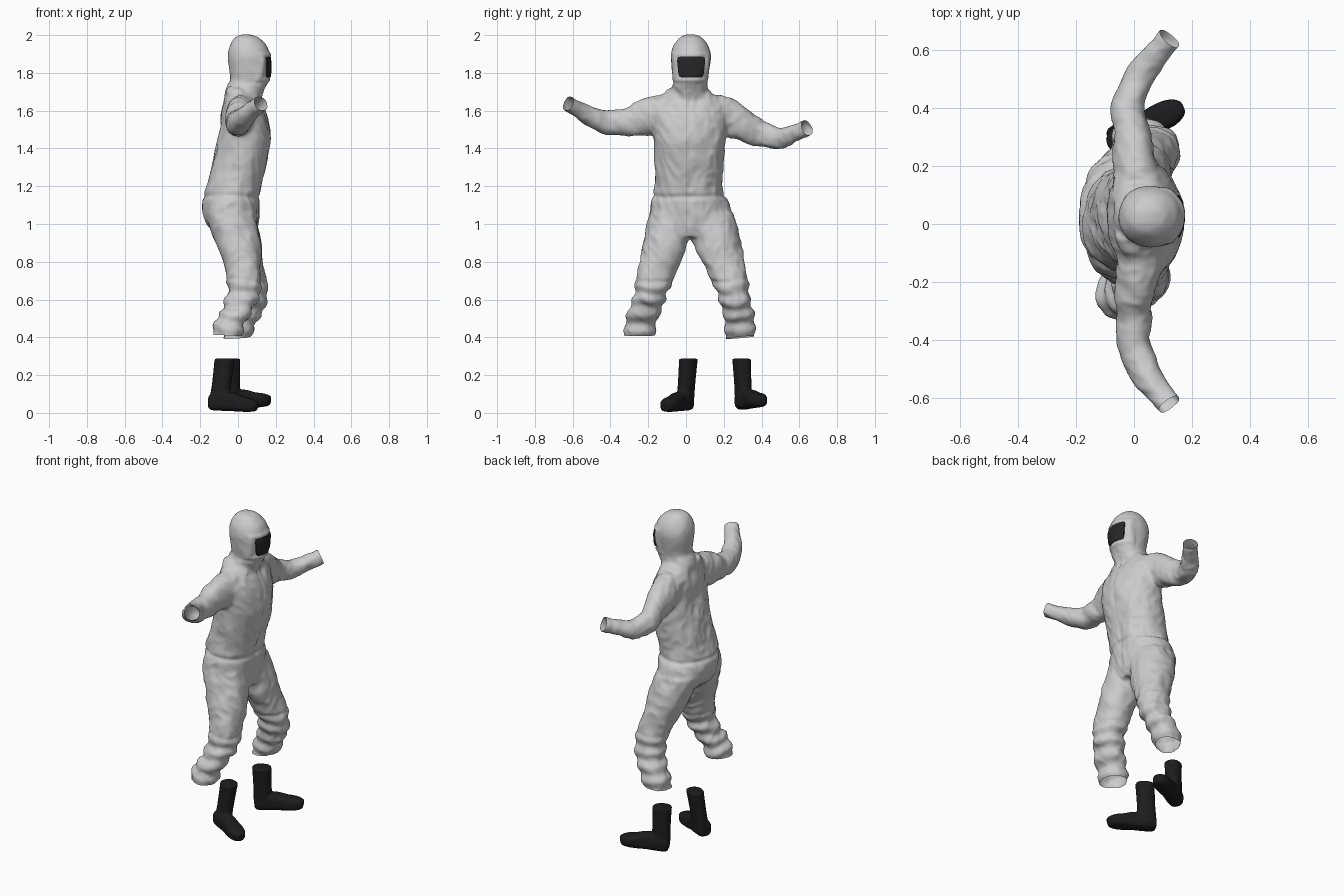
import bpy, bmesh
from math import cos, sin, pi, radians, exp, copysign
from mathutils import Vector, noise

if "Cube" in bpy.data.objects:
    bpy.data.objects.remove(bpy.data.objects["Cube"])


def spline(rows, sub=5):
    """Catmull-Rom resample of section rows."""
    pts = [rows[0]] + list(rows) + [rows[-1]]
    out = []
    for i in range(1, len(pts) - 2):
        for k in range(sub):
            t = k / sub
            out.append([0.5 * (2 * b + (c - a) * t + (2 * a - 5 * b + 4 * c - d) * t * t
                               + (3 * b - a - 3 * c + d) * t ** 3)
                        for a, b, c, d in zip(*pts[i - 1:i + 3])])
    return out + [list(rows[-1])]


def loft(bm, rows, ref=(1, 0, 0), p=2.2, n=28, flat=False):
    """Closed tube through rows of (x, y, z, half width along ref, other half width)."""
    rows = spline(rows)
    rings = []
    for i, (x, y, z, a, b) in enumerate(rows):
        t = Vector(rows[min(i + 1, len(rows) - 1)][:3]) - Vector(rows[max(i - 1, 0)][:3])
        t = Vector((0, 0, 1)) if flat else t.normalized()
        u = Vector(ref)
        u = (u - t * u.dot(t)).normalized()
        v = t.cross(u)
        ring = []
        for k in range(n):
            c, s = cos(2 * pi * k / n), sin(2 * pi * k / n)
            ring.append(bm.verts.new(Vector((x, y, z))
                                     + u * a * copysign(abs(c) ** (2 / p), c)
                                     + v * b * copysign(abs(s) ** (2 / p), s)))
        rings.append(ring)
    faces = [bm.faces.new(rings[0][::-1]), bm.faces.new(rings[-1])]
    for r0, r1 in zip(rings, rings[1:]):
        for k in range(n):
            j = (k + 1) % n
            faces.append(bm.faces.new((r0[k], r0[j], r1[j], r1[k])))
    bmesh.ops.recalc_face_normals(bm, faces=faces)


def fuse(bm, name, voxel, smooth):
    """Melt the overlapping tubes of a part into one skin."""
    mesh = bpy.data.meshes.new(name)
    bm.to_mesh(mesh)
    bm.free()
    ob = bpy.data.objects.new(name, mesh)
    bpy.context.collection.objects.link(ob)
    m = ob.modifiers.new("fuse", 'REMESH')
    m.mode, m.voxel_size = 'VOXEL', voxel
    m = ob.modifiers.new("relax", 'SMOOTH')
    m.factor, m.iterations = 0.5, smooth
    dg = bpy.context.evaluated_depsgraph_get()
    skin = bpy.data.meshes.new_from_object(ob.evaluated_get(dg))
    ob.modifiers.clear()
    ob.data = skin
    skin.shade_smooth()
    return ob


def colour(ob, name, rgb):
    mat = bpy.data.materials.get(name) or bpy.data.materials.new(name)
    mat.diffuse_color = (*rgb, 1)
    mat.use_nodes = True
    mat.node_tree.nodes["Principled BSDF"].inputs["Base Color"].default_value = mat.diffuse_color
    ob.data.materials.clear()
    ob.data.materials.append(mat)


# hooded coverall: torso, hood, arms and legs
bm = bmesh.new()
loft(bm, [(0, .03, .93, .09, .12), (-.03, .025, 1.0, .135, .215), (-.035, .022, 1.1, .15, .208),
          (-.022, .016, 1.2, .145, .18), (.025, .017, 1.4, .142, .186), (.035, .017, 1.5, .13, .192),
          (.03, .017, 1.6, .118, .198), (.022, .017, 1.66, .095, .165),
          (.025, .02, 1.70, .092, .105), (.04, .022, 1.76, .08, .08)], flat=True)
loft(bm, [(.03, .02, 1.64, .09, .1), (.045, .024, 1.70, .09, .088), (.062, .024, 1.745, .098, .088),
          (.062, .025, 1.82, .11, .1), (.058, .025, 1.89, .112, .105), (.054, .025, 1.945, .097, .09),
          (.045, .025, 1.99, .058, .055), (.038, .025, 2.006, .015, .015)], flat=True)
loft(bm, [(-.04, -.03, 1.70, .03, .035), (-.01, -.075, 1.69, .03, .035), (.05, -.085, 1.67, .025, .03),
          (.1, -.05, 1.66, .02, .025)], ref=(0, 0, 1))
loft(bm, [(.02, -.1, 1.6, .085, .09), (.008, -.2, 1.568, .07, .1), (0, -.3, 1.543, .062, .076),
          (.0, -.4, 1.535, .057, .064), (.032, -.5, 1.567, .052, .054),
          (.085, -.58, 1.612, .044, .044), (.15, -.665, 1.66, .04, .04)])
loft(bm, [(.01, .13, 1.597, .085, .09), (0, .22, 1.565, .07, .1), (-.012, .32, 1.512, .062, .08),
          (-.02, .4, 1.475, .057, .068), (.012, .5, 1.457, .052, .055),
          (.07, .575, 1.482, .044, .044), (.15, .67, 1.53, .038, .038)])
loft(bm, [(-.035, -.07, 1.06, .13, .12), (-.002, -.11, .9, .118, .118), (.025, -.138, .8, .098, .108),
          (.032, -.178, .67, .085, .093), (.018, -.2, .59, .088, .083), (-.035, -.235, .49, .075, .085),
          (-.055, -.25, .42, .075, .083), (-.065, -.26, .35, .073, .082)], flat=True)
loft(bm, [(-.035, .12, 1.06, .13, .13), (.005, .165, .9, .115, .128), (.035, .197, .8, .098, .112),
          (.065, .245, .67, .09, .088), (.065, .262, .59, .088, .082), (.018, .285, .48, .08, .082),
          (-.005, .292, .41, .073, .081), (-.02, .295, .34, .07, .08)], flat=True)
suit = fuse(bm, "coverall", .01, 7)

# cloth folds, waist seam, knee folds and hood rim
bm = bmesh.new()
bm.from_mesh(suit.data)
bm.normal_update()
moves = []
for v in bm.verts:
    x, y, z = v.co
    hood = z > 1.74 and abs(y) < .2
    q = Vector((x * 9, y * 11 + z * 3, z * 8 - abs(y) * 5))
    d = noise.noise(q) * .009 + (.3 - abs(noise.noise(q * 1.7 + Vector((7, 3, 1))))) * .009
    if hood:
        d *= .35
        e = max(abs(y - .027) - .076, abs(z - 1.83) - .058)
        if x > .09:
            d += .007 * exp(-((e - .009) / .01) ** 2)
    if abs(y) < .3:
        d -= .008 * exp(-((z - 1.15 + .02 * noise.noise(q * .5)) / .012) ** 2)
    if z < .7:
        d += .006 * sin((z + .15 * x) * 75 + 2.5 * noise.noise(q * .6))
    if x > 0 and 1 < z < 1.66 and abs(y) < .1:
        d -= .004 * exp(-((y - .02) / .008) ** 2)
    moves.append(v.normal * d)
for v, m in zip(bm.verts, moves):
    v.co += m


# open cuffs and trouser ends
def cut(point, normal, test):
    fs = [f for f in bm.faces if test(f.calc_center_median())]
    geom = list({g for f in fs for g in (*f.verts, *f.edges)}) + fs
    bmesh.ops.bisect_plane(bm, geom=geom, plane_co=point, plane_no=normal, clear_outer=True)


cut((.122, -.622, 1.638), (.085, -.11, .06), lambda c: c.y < -.5)
cut((.128, .632, 1.515), (.085, .1, .05), lambda c: c.y > .5)
cut((-.05, -.25, .41), (-.05, 0, -1), lambda c: c.z < .55 and c.y < 0)
cut((.0, .29, .4), (.05, .08, -1), lambda c: c.z < .55 and c.y > 0)
bm.to_mesh(suit.data)
bm.free()
suit.data.shade_smooth()

# curved dark visor
bm = bmesh.new()
bmesh.ops.create_grid(bm, x_segments=14, y_segments=8, size=1)
for v in bm.verts:
    a, b = v.co.x, v.co.y
    w = .071 + .005 * b - .006 * abs(b) ** 6
    v.co = (.177 - .02 * a * a - .004 * abs(b) ** 3, .027 + a * w, 1.831 + b * (.056 - .004 * abs(a) ** 6))
mesh = bpy.data.meshes.new("visor")
bm.to_mesh(mesh)
bm.free()
visor = bpy.data.objects.new("visor", mesh)
bpy.context.collection.objects.link(visor)
sol = visor.modifiers.new("thickness", 'SOLIDIFY')
sol.thickness, sol.offset = .024, -1
colour(visor, "dark_glass", (.02, .02, .022))


# rubber boots
def boot(name, heel, top, heading, toe_lift):
    bm = bmesh.new()
    d = Vector((cos(radians(heading)), sin(radians(heading)), 0))
    side = Vector((-d.y, d.x, 0))
    h, t = Vector(heel), Vector(top)
    shaft = []
    for f, a, b in [(.08, .05, .044), (.3, .054, .043), (.5, .052, .043), (.8, .053, .045), (1, .055, .047)]:
        shaft.append((*h.lerp(t, f), a, b))
    loft(bm, shaft, ref=d, flat=True)
    foot = []
    for s, z, w, hh in [(-.048, .045, .028, .035), (-.03, .046, .042, .044), (.03, .052, .045, .05),
                        (.08, .052, .042, .05), (.13, .044, .048, .042), (.18, .04, .047, .037),
                        (.215, .036, .034, .03), (.23, .033, .018, .022)]:
        c = h + d * s
        foot.append((c.x, c.y, h.z + z + toe_lift * s / .23, w, hh))
    loft(bm, foot, ref=side, p=3)
    ob = fuse(bm, name, .006, 3)
    colour(ob, "black_rubber", (.012, .012, .012))


boot("right_boot", (-.105, -.008, .01), (-.07, .013, .287), -27, -.01)
boot("left_boot", (-.04, .308, .016), (-.042, .294, .287), 25, .015)
